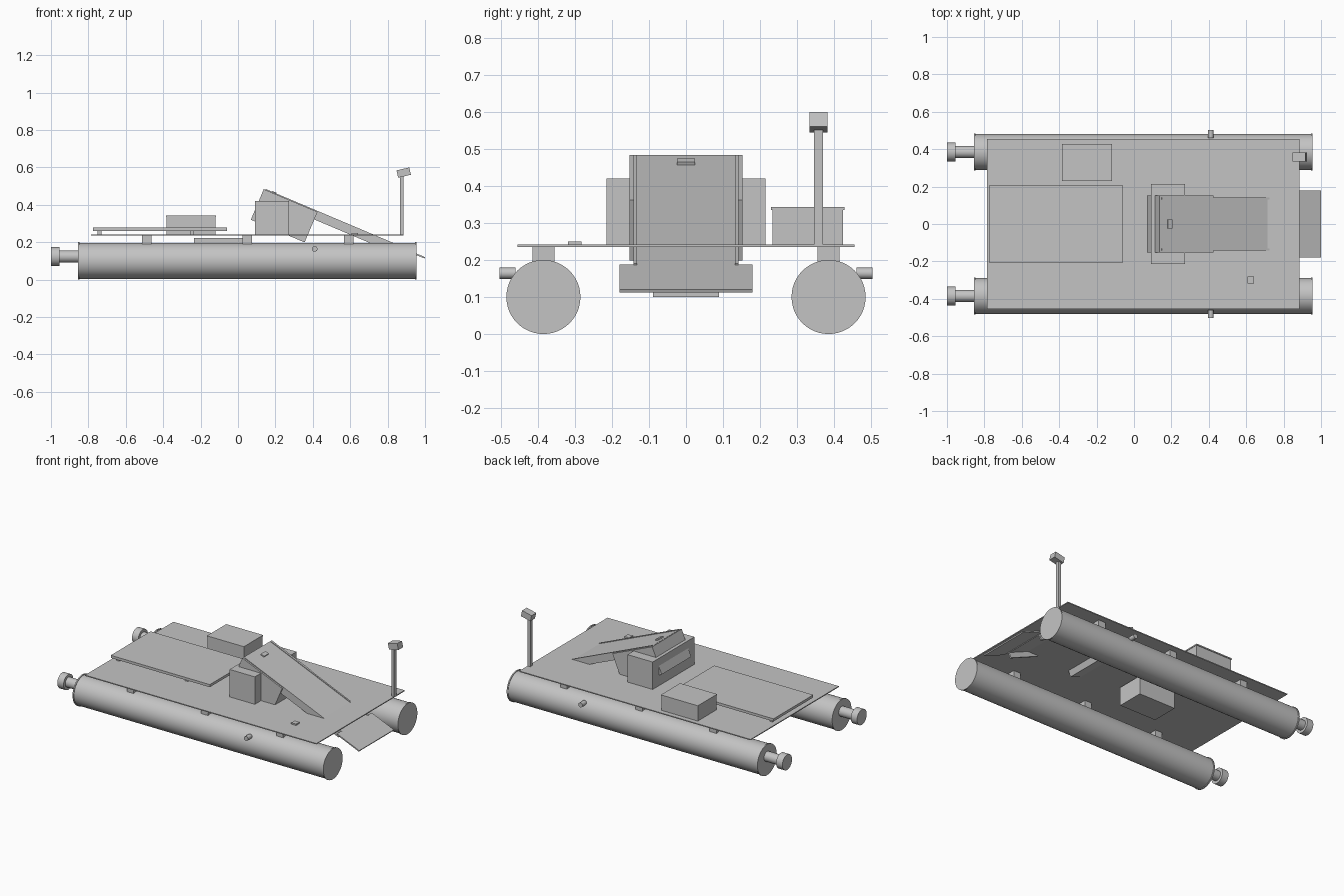
import bpy, bmesh, math
from mathutils import Matrix, Vector

cube = bpy.data.objects.get("Cube")
if cube:
    bpy.data.objects.remove(cube, do_unlink=True)

grey = bpy.data.materials.new("plain_grey")
grey.use_nodes = True
grey.diffuse_color = (0.55, 0.55, 0.55, 1)
grey.node_tree.nodes["Principled BSDF"].inputs["Base Color"].default_value = grey.diffuse_color


def finish(name, bm, matrix=None):
    mesh = bpy.data.meshes.new(name)
    bm.to_mesh(mesh)
    bm.free()
    mesh.materials.append(grey)
    obj = bpy.data.objects.new(name, mesh)
    bpy.context.collection.objects.link(obj)
    if matrix:
        obj.matrix_world = matrix
    return obj


def box(name, xs, ys, zs, matrix=None):
    """Box given by its low and high limits on each axis."""
    bm = bmesh.new()
    spans = (xs, ys, zs)
    size = [b - a for a, b in spans]
    centre = Vector([(a + b) / 2 for a, b in spans])
    bmesh.ops.create_cube(bm, size=1, matrix=Matrix.Translation(centre) @ Matrix.Diagonal((*size, 1)))
    return finish(name, bm, matrix)


def rod(name, axis, start, end, radius, sides=48):
    """Closed cylinder along X or Y, from start to end on that axis."""
    bm = bmesh.new()
    length = abs((Vector(end) - Vector(start)).length)
    turn = Matrix.Rotation(math.pi / 2, 4, "Y" if axis == "X" else "X")
    place = Matrix.Translation((Vector(start) + Vector(end)) / 2) @ turn
    bmesh.ops.create_cone(bm, cap_ends=True, segments=sides, radius1=radius,
                          radius2=radius, depth=length, matrix=place)
    obj = finish(name, bm)
    bpy.ops.object.select_all(action="DESELECT")
    obj.select_set(True)
    bpy.context.view_layer.objects.active = obj
    bpy.ops.object.shade_smooth_by_angle(angle=math.radians(35))
    return obj


# Floats, thrusters, side knobs and deck supports on both sides
for side, sign in (("front", -1), ("back", 1)):
    y = sign * 0.385

    def along(name, x0, x1, radius, z):
        rod(f"{side}_{name}", "X", (x0, y, z), (x1, y, z), radius)

    along("float", -0.85, 0.95, 0.096, 0.1)
    along("float_inner_cap", -0.855, -0.847, 0.1, 0.1)
    along("float_outer_cap", 0.947, 0.955, 0.1, 0.1)
    along("thruster_shaft", -0.96, -0.85, 0.032, 0.123)
    along("thruster_head", -1.0, -0.955, 0.05, 0.123)
    rod(f"{side}_knob", "Y", (0.41, sign * 0.46, 0.164), (0.41, sign * 0.503, 0.164), 0.015, 24)
    for i, x in enumerate((-0.487, 0.05, 0.592)):
        box(f"{side}_deck_support_{i}", (x - 0.025, x + 0.025), (y - 0.03, y + 0.03), (0.18, 0.236))

# Deck and the equipment standing on it
box("deck", (-0.785, 0.885), (-0.455, 0.455), (0.235, 0.241))
box("solar_panel", (-0.775, -0.06), (-0.205, 0.205), (0.26, 0.277))
for i, x in enumerate((-0.74, -0.245)):
    for j, y in enumerate((-0.17, 0.17)):
        box(f"panel_foot_{i}_{j}", (x - 0.011, x + 0.011), (y - 0.011, y + 0.011), (0.24, 0.261))
box("equipment_box", (-0.382, -0.121), (0.233, 0.424), (0.24, 0.336))
box("equipment_lid", (-0.385, -0.118), (0.229, 0.428), (0.335, 0.343))
box("deck_sensor", (0.607, 0.642), (-0.318, -0.282), (0.24, 0.25))
box("underslung_box", (-0.235, 0.03), (-0.089, 0.089), (0.1, 0.221))

# Mast with its tilted camera head
box("mast", (0.865, 0.885), (0.345, 0.37), (0.24, 0.56))
head_pose = Matrix.Translation((0.886, 0.358, 0.572)) @ Matrix.Rotation(math.radians(-13), 4, "Y")
box("mast_head", (-0.035, 0.035), (-0.024, 0.024), (-0.02, 0.02), head_pose)

# Collector: upright housing crossed by a sloping conveyor
box("conveyor_housing", (0.09, 0.272), (-0.215, 0.215), (0.24, 0.42))
slope = Matrix.Translation((0.138, 0, 0.484)) @ Matrix.Rotation(math.radians(22.9), 4, "Y")
box("conveyor_hopper", (0, 0.312), (-0.152, 0.152), (-0.178, -0.001), slope)
box("conveyor_bed", (0.01, 0.765), (-0.135, 0.135), (-0.012, 0), slope)
for side, sign in (("front", -1), ("back", 1)):
    box(f"{side}_conveyor_rail", (0.01, 0.765), sorted((sign * 0.132, sign * 0.142)), (-0.045, 0.004), slope)
box("conveyor_flap", (0.762, 0.936), (-0.179, 0.179), (-0.008, 0), slope)
box("conveyor_handle", (0.045, 0.07), (-0.024, 0.024), (-0.001, 0.008), slope)
